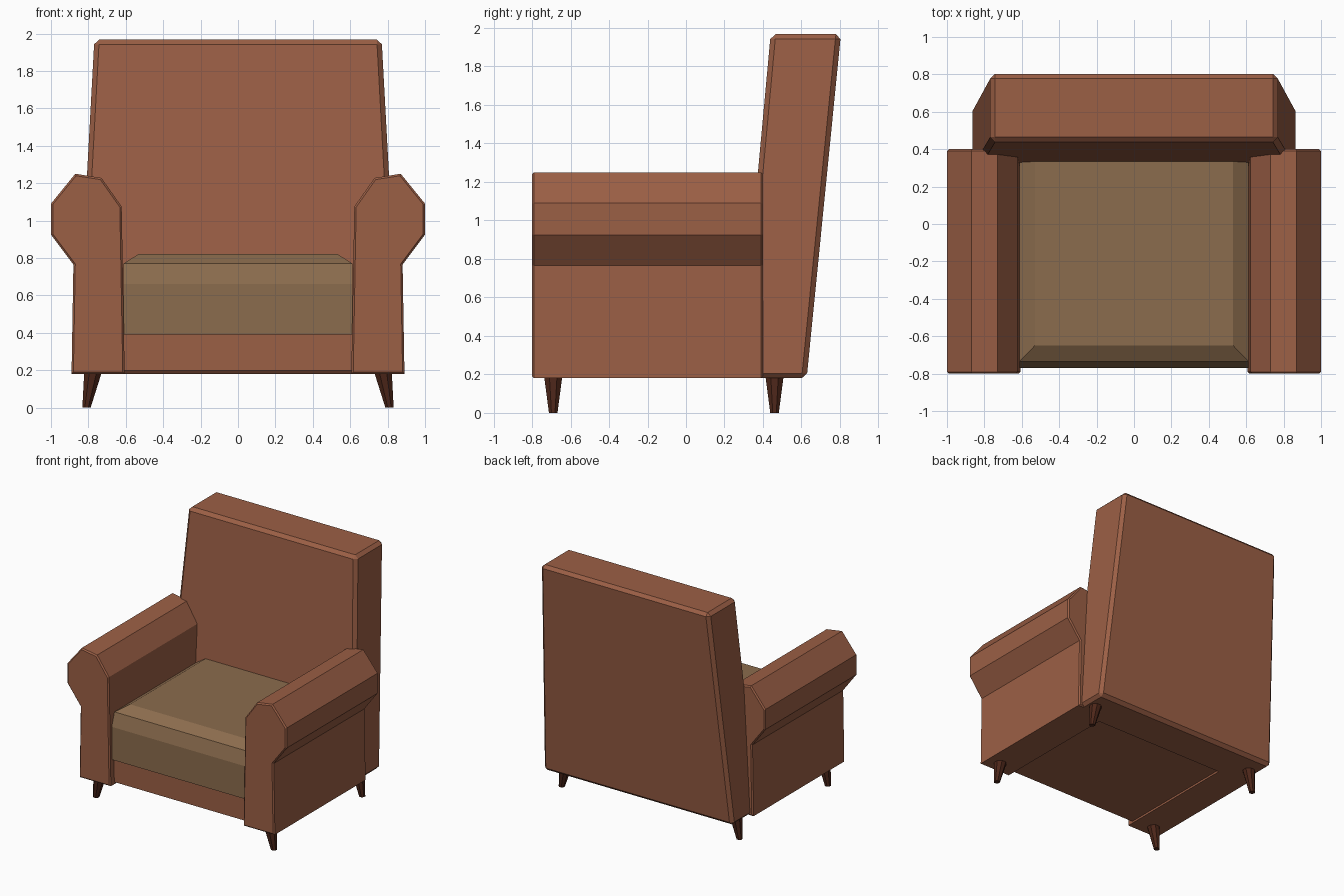
import bpy, bmesh
from math import cos, sin, pi

if "Cube" in bpy.data.objects:
    bpy.data.objects.remove(bpy.data.objects["Cube"])


def material(name, rgb):
    m = bpy.data.materials.new(name)
    m.diffuse_color = (*rgb, 1)
    m.use_nodes = True
    m.node_tree.nodes["Principled BSDF"].inputs["Base Color"].default_value = m.diffuse_color
    return m


LEATHER = material("leather", (0.33, 0.115, 0.06))
FABRIC = material("cushion fabric", (0.26, 0.15, 0.075))
WOOD = material("dark wood", (0.075, 0.02, 0.01))


def loft(rings):
    """Closed bmesh from a stack of rings with equal point counts."""
    bm = bmesh.new()
    rows = [[bm.verts.new(p) for p in r] for r in rings]
    n = len(rows[0])
    for a, b in zip(rows, rows[1:]):
        for i in range(n):
            j = (i + 1) % n
            bm.faces.new((a[i], a[j], b[j], b[i]))
    bm.faces.new(rows[0][::-1])
    bm.faces.new(rows[-1])
    bmesh.ops.recalc_face_normals(bm, faces=bm.faces[:])
    return bm


def rect(hx, y0, y1, z0, z1=None):
    """Rectangle ring; z0 at the front edge, z1 at the back edge."""
    z1 = z0 if z1 is None else z1
    return [(-hx, y0, z0), (hx, y0, z0), (hx, y1, z1), (-hx, y1, z1)]


def finish(bm, name, mat):
    bmesh.ops.recalc_face_normals(bm, faces=bm.faces[:])
    me = bpy.data.meshes.new(name)
    bm.to_mesh(me)
    bm.free()
    me.materials.append(mat)
    ob = bpy.data.objects.new(name, me)
    bpy.context.collection.objects.link(ob)
    return ob


# Backrest: leaning, tapered block with chamfered edges
bm = loft([rect(0.865, 0.275, 0.627, 0.18), rect(0.768, 0.44, 0.805, 1.968)])
bmesh.ops.bevel(bm, geom=bm.edges[:], offset=0.026, segments=1,
                profile=0.5, affect='EDGES')
finish(bm, "backrest", LEATHER)

# Seat base between the arms
finish(loft([rect(0.63, -0.745, 0.45, 0.197), rect(0.63, -0.745, 0.45, 0.40)]),
       "seat_base", LEATHER)

# Seat cushion with a rounded-off top
finish(loft([rect(0.612, -0.77, 0.40, 0.39),
             rect(0.612, -0.77, 0.40, 0.66),
             rect(0.612, -0.735, 0.40, 0.77),
             rect(0.53, -0.65, 0.40, 0.822)]),
       "seat_cushion", FABRIC)

# Arms: rolled profile, chamfered ends with an inset panel
ARM = [(0.606, 0.18), (0.622, 1.075), (0.73, 1.228), (0.87, 1.25), (1.0, 1.09),
       (1.0, 0.925), (0.88, 0.765), (0.89, 0.18)]
for side, s in (("left", -1), ("right", 1)):
    bm = loft([[(s * x, y, z) for x, z in ARM] for y in (-0.79, 0.39)])
    ends = [f for f in bm.faces if len(f.verts) == len(ARM)]
    for f in ends:
        bmesh.ops.inset_region(bm, faces=[f], thickness=0.01, depth=0.01,
                               use_even_offset=True)
        bmesh.ops.inset_region(bm, faces=[f], thickness=0.02, depth=0.0,
                               use_even_offset=True)
    finish(bm, side + "_arm", LEATHER)

# Splayed tapered legs
for side, s in (("left", -1), ("right", 1)):
    for place, y in (("front", -0.69), ("back", 0.46)):
        rings = []
        for x, r, z in ((0.81, 0.024, 0.0), (0.775, 0.051, 0.19)):
            rings.append([(s * x + r * cos(pi * (k + 0.5) / 4),
                           y + r * sin(pi * (k + 0.5) / 4), z)
                          for k in range(8)])
        finish(loft(rings), f"{place}_{side}_leg", WOOD)
